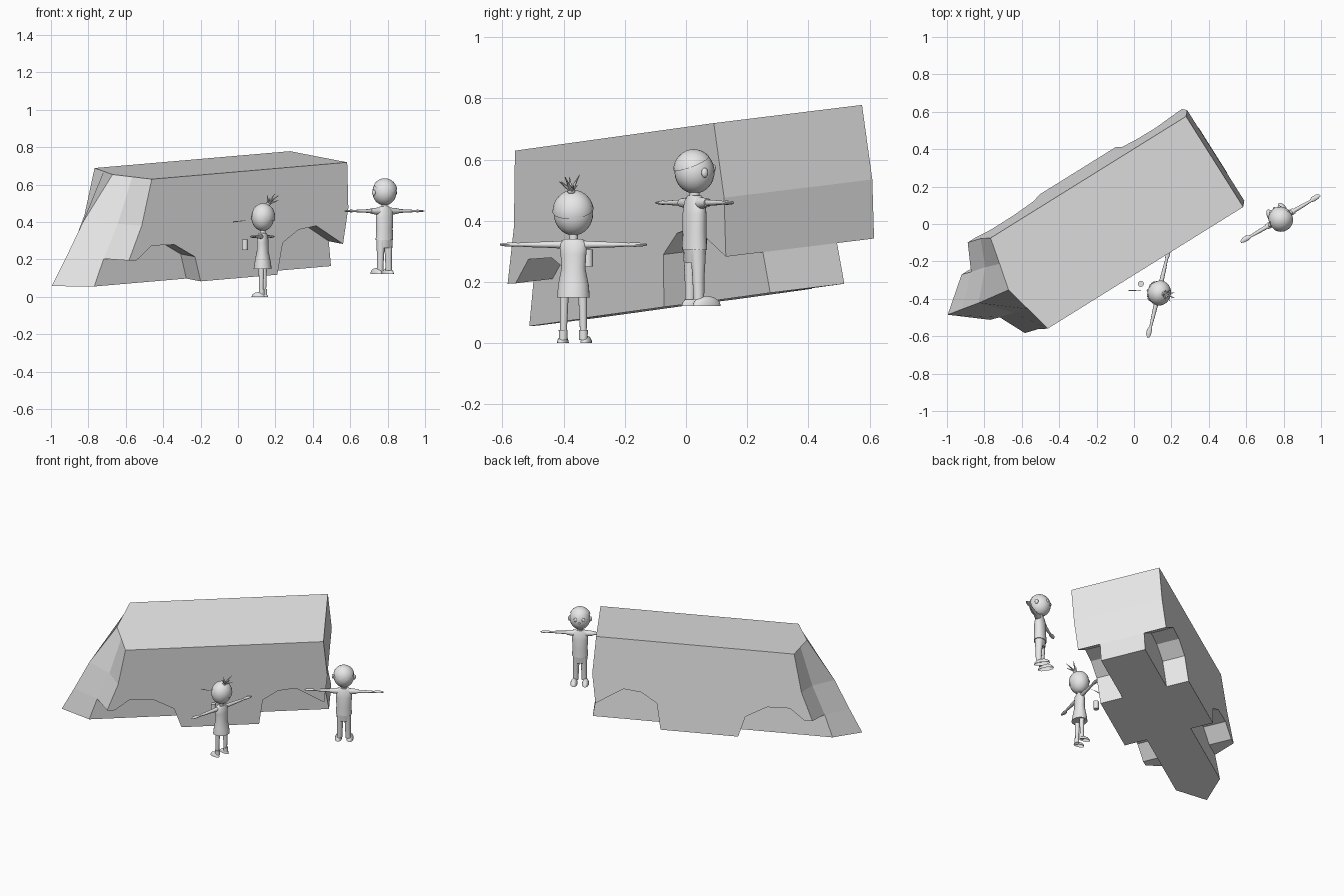
import bpy, bmesh, math
from mathutils import Matrix, Vector

if "Cube" in bpy.data.objects:
    bpy.data.objects.remove(bpy.data.objects["Cube"])

grey = bpy.data.materials.new("plain grey")
grey.diffuse_color = (0.8, 0.8, 0.8, 1)
grey.use_nodes = True
grey.node_tree.nodes["Principled BSDF"].inputs["Base Color"].default_value = grey.diffuse_color


def finish(name, bm, matrix=Matrix(), smooth=None):
    bmesh.ops.remove_doubles(bm, verts=bm.verts, dist=1e-5)
    bmesh.ops.recalc_face_normals(bm, faces=bm.faces)
    mesh = bpy.data.meshes.new(name)
    bm.to_mesh(mesh)
    bm.free()
    mesh.materials.append(grey)
    ob = bpy.data.objects.new(name, mesh)
    bpy.context.collection.objects.link(ob)
    ob.matrix_world = matrix
    if smooth:
        bpy.ops.object.select_all(action='DESELECT')
        ob.select_set(True)
        bpy.context.view_layer.objects.active = ob
        bpy.ops.object.shade_smooth_by_angle(angle=math.radians(smooth))
    return ob


# ---------------------------------------------------------------- van body
# Local axes: length (towards the rear), width, up. The van is turned and tilted.
LEN = Vector((0.847, 0.527, 0.073)).normalized()
WID = Vector((-0.53, 0.84, 0.103)).normalized()
UP = LEN.cross(WID)
HALF, INNER, MID, FLOOR = 0.288, 0.144, 0.128, 0.125
front_u = [0.698, 0.452, 0.27, FLOOR]
front_side = [-0.639, -0.704, -0.787]
front_inner = [-0.672, -0.765, -0.856, -0.917]
front_mid = [-0.706, -0.897, -1.005, -1.095]
rear = [(0.578, FLOOR), (0.565, 0.26), (0.6, 0.452), (0.595, 0.698)]
front_arch = [(-0.738, 0.268), (-0.641, 0.34), (-0.499, 0.335), (-0.37, 0.26)]
rear_arch = [(0.185, 0.295), (0.286, 0.358), (0.398, 0.37)]
sill = [(-0.335, FLOOR), (0.149, FLOOR)]

bm = bmesh.new()


def col(points, w):
    return [bm.verts.new(LEN * l + WID * (MID + w) + UP * u) for l, u in points]


def strip(a, b):
    for i in range(len(a)):
        j = (i + 1) % len(a)
        bm.faces.new((a[i], a[j], b[j], b[i]))


under = front_arch + sill + rear_arch + rear[1:]
for s in (-1, 1):
    # side wall with open wheel arches
    outer = col(list(zip(front_side, front_u)) + under, s * HALF)
    inner = col(list(zip(front_inner, front_u))[:3] + under, s * INNER)
    strip(outer, inner)
    bm.faces.new(outer)
    # centre of the body
    a = col(list(zip(front_inner, front_u)) + sill + rear, s * INNER)
    b = col(list(zip(front_mid, front_u)) + sill + rear, 0)
    strip(a, b)
    # inner walls of the wheel arches
    bm.faces.new(col([(front_inner[2], 0.27)] + front_arch + sill[:1]
                     + [(front_inner[3], FLOOR)], s * INNER))
    bm.faces.new(col(sill[1:] + rear_arch + [rear[1], rear[0]], s * INNER))
finish("van_body", bm)


# ---------------------------------------------------------------- helpers for figures
def loft(name, m, rings, axis='z', n=16, smooth=50):
    """Rings are (x, y, z, radius 1, radius 2) across the given axis."""
    bm = bmesh.new()
    loops = []
    for x, y, z, r1, r2 in rings:
        loop = []
        for k in range(n):
            c, s = math.cos(2 * math.pi * k / n), math.sin(2 * math.pi * k / n)
            off = (r1 * c, r2 * s, 0) if axis == 'z' else (0, r1 * c, r2 * s)
            loop.append(bm.verts.new(Vector((x, y, z)) + Vector(off)))
        loops.append(loop)
    for a, b in zip(loops, loops[1:]):
        for k in range(n):
            bm.faces.new((a[k], a[(k + 1) % n], b[(k + 1) % n], b[k]))
    bm.faces.new(loops[0])
    bm.faces.new(loops[-1])
    return finish(name, bm, m, smooth)


def ball(name, m, loc, size, cut=None, seg=24):
    """Ellipsoid, optionally keeping only the part above a tilted plane."""
    bm = bmesh.new()
    bmesh.ops.create_uvsphere(bm, u_segments=seg, v_segments=seg * 2 // 3, radius=1)
    bmesh.ops.transform(bm, matrix=Matrix.Translation(loc) @ Matrix.Diagonal((*size, 1)),
                        verts=bm.verts)
    if cut:
        bmesh.ops.bisect_plane(bm, geom=bm.verts[:] + bm.edges[:] + bm.faces[:],
                               plane_co=cut[0], plane_no=cut[1], clear_inner=True)
    return finish(name, bm, m, 60)


def spike(name, m, start, end, r):
    bm = bmesh.new()
    start, end = Vector(start), Vector(end)
    d = end - start
    bmesh.ops.create_cone(bm, segments=8, radius1=r, radius2=r * 0.15, depth=d.length,
                          cap_ends=True)
    bmesh.ops.transform(bm, matrix=Matrix.Translation((start + end) / 2)
                        @ d.to_track_quat('Z', 'Y').to_matrix().to_4x4(), verts=bm.verts)
    return finish(name, bm, m, 50)


def arms(who, m, z, shoulder):
    for s, side in ((-1, "left"), (1, "right")):
        loft(f"{who}_{side}_arm", m, [
            (s * shoulder, 0, z, 0.013, 0.013), (s * 0.09, 0, z, 0.011, 0.010),
            (s * 0.13, 0, z, 0.010, 0.009), (s * 0.185, 0, z, 0.007, 0.006),
            (s * 0.205, 0.002, z, 0.014, 0.007), (s * 0.228, 0.002, z, 0.013, 0.006),
            (s * 0.246, 0, z, 0.005, 0.003)], 'x', 12)


def face(who, m, z, ry):
    for s, side in ((-1, "left"), (1, "right")):
        ball(f"{who}_{side}_eye", m, (s * 0.024, ry * 0.88, z + 0.005), (0.012, 0.008, 0.013), seg=12)
    ball(f"{who}_nose", m, (0, ry, z - 0.012), (0.007, 0.008, 0.007), seg=12)


# ---------------------------------------------------------------- girl
g = Matrix.Translation((0.132, -0.368, 0)) @ Matrix.Rotation(math.radians(76.7), 4, 'Z')
loft("girl_dress", g, [
    (0, 0, 0.15, 0.054, 0.048), (0, 0, 0.19, 0.051, 0.042), (0, 0, 0.245, 0.040, 0.031),
    (0, 0, 0.29, 0.043, 0.031), (0, 0, 0.325, 0.046, 0.027), (0, 0, 0.341, 0.03, 0.02)], n=20)
loft("girl_neck", g, [(0, 0, 0.33, 0.015, 0.015), (0, 0, 0.37, 0.015, 0.015)])
ball("girl_head", g, (0, 0, 0.425), (0.065, 0.060, 0.073))
ball("girl_hair", g, (0, -0.003, 0.429), (0.068, 0.063, 0.072),
     ((0, -0.05, 0.412), (0, -0.45, 0.9)))
face("girl", g, 0.43, 0.058)
arms("girl", g, 0.322, 0.035)
for s, side in ((-1, "left"), (1, "right")):
    loft(f"girl_{side}_leg", g, [(s * 0.033, 0, 0.02, 0.011, 0.011), (s * 0.033, 0, 0.06, 0.012, 0.012),
                                 (s * 0.031, 0, 0.16, 0.015, 0.016)], n=12)
    loft(f"girl_{side}_shoe_top", g, [(s * 0.034, -0.002, 0.01, 0.014, 0.015),
                                      (s * 0.034, -0.002, 0.043, 0.015, 0.015)], n=12)
    ball(f"girl_{side}_shoe", g, (s * 0.039, 0.016, 0.0), (0.018, 0.036, 0.025),
         ((0, 0, 0), (0, 0, 1)), 16)
# tuft of hair tied at the back of the head
ball("girl_hair_tie", g, (0, -0.030, 0.497), (0.013, 0.013, 0.011), seg=12)
for i in range(7):
    a = 2 * math.pi * i / 7
    spike("girl_hair_tuft", g, (0, -0.03, 0.498),
          (0.034 * math.cos(a), -0.058 + 0.032 * math.sin(a), 0.532 + 0.018 * math.cos(3 * a)), 0.007)

# floating drinking cup and thin stick beside her
loft("cup", Matrix(), [(0.037, -0.32, 0.251, 0.016, 0.016), (0.037, -0.32, 0.306, 0.016, 0.016)])
spike("thin_stick", Matrix(), (-0.028, -0.356, 0.401), (0.052, -0.356, 0.409), 0.003)

# ---------------------------------------------------------------- boy
b = Matrix.Translation((0.783, 0.028, 0.122)) @ Matrix.Rotation(math.radians(30.5), 4, 'Z')
loft("boy_shirt", b, [
    (0, 0, 0.183, 0.050, 0.038), (0, 0, 0.24, 0.047, 0.036), (0, 0, 0.30, 0.050, 0.035),
    (0, 0, 0.342, 0.050, 0.027), (0, 0, 0.36, 0.028, 0.02)], n=20)
loft("boy_neck", b, [(0, 0, 0.345, 0.017, 0.017), (0, 0, 0.39, 0.017, 0.017)])
ball("boy_head", b, (0, 0, 0.438), (0.064, 0.066, 0.071))
ball("boy_hair", b, (0, -0.003, 0.442), (0.068, 0.067, 0.070),
     ((0, -0.05, 0.45), (0, -0.4, 0.9)))
face("boy", b, 0.445, 0.064)
arms("boy", b, 0.337, 0.04)
loft("boy_trouser_top", b, [(0, 0, 0.14, 0.044, 0.028), (0, 0, 0.19, 0.046, 0.034)])
for s, side in ((-1, "left"), (1, "right")):
    ball(f"boy_{side}_ear", b, (s * 0.066, 0.0, 0.435), (0.009, 0.012, 0.016), seg=12)
    loft(f"boy_{side}_sleeve", b, [(s * 0.03, 0, 0.335, 0.020, 0.021),
                                   (s * 0.085, 0, 0.337, 0.015, 0.014)], 'x', 12)
    loft(f"boy_{side}_leg", b, [(s * 0.027, 0, 0.02, 0.017, 0.018), (s * 0.025, 0, 0.09, 0.018, 0.020),
                                (s * 0.023, 0, 0.18, 0.022, 0.027)], n=12)
    ball(f"boy_{side}_shoe", b, (s * 0.036, 0.025, 0.0), (0.022, 0.052, 0.032),
         ((0, 0, 0), (0, 0, 1)), 16)
